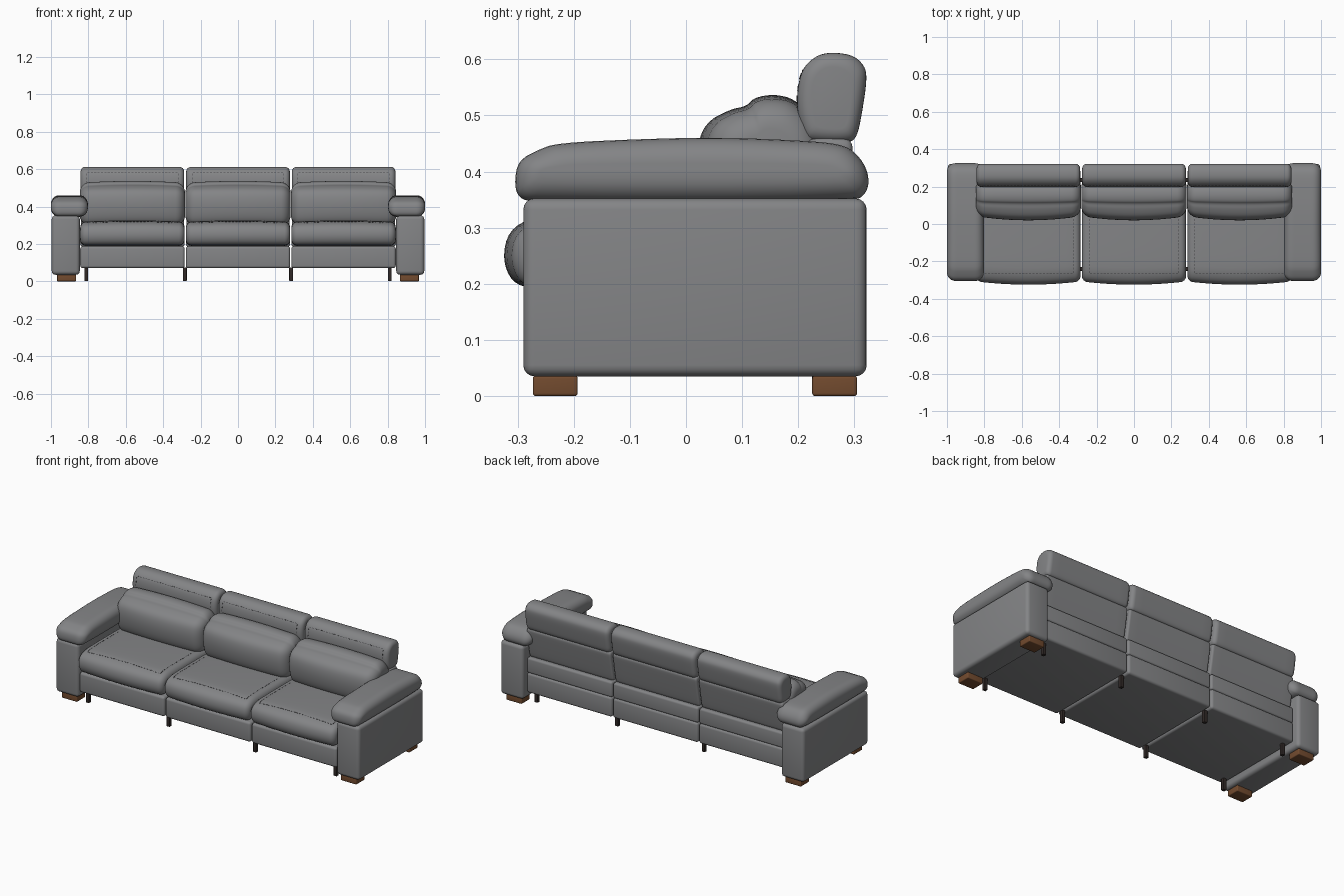
import bpy, bmesh, math
from mathutils import Vector, Matrix
from mathutils.bvhtree import BVHTree

if "Cube" in bpy.data.objects:
    bpy.data.objects.remove(bpy.data.objects["Cube"], do_unlink=True)


def material(name, rgb):
    m = bpy.data.materials.new(name)
    m.use_nodes = True
    m.diffuse_color = (*rgb, 1)
    m.node_tree.nodes["Principled BSDF"].inputs["Base Color"].default_value = (*rgb, 1)
    return m


GREY = material("grey upholstery", (0.23, 0.233, 0.24))
WOOD = material("brown wood", (0.17, 0.07, 0.028))
DARK = material("dark metal", (0.03, 0.022, 0.02))
THREAD = material("dark thread", (0.06, 0.06, 0.065))


def finish(name, bm, mat, smooth=True):
    bmesh.ops.recalc_face_normals(bm, faces=bm.faces)
    mesh = bpy.data.meshes.new(name)
    bm.to_mesh(mesh)
    bm.free()
    mesh.materials.append(mat)
    ob = bpy.data.objects.new(name, mesh)
    bpy.context.collection.objects.link(ob)
    if smooth:
        bpy.ops.object.select_all(action='DESELECT')
        bpy.context.view_layer.objects.active = ob
        ob.select_set(True)
        bpy.ops.object.shade_smooth_by_angle(angle=math.radians(35))
    return ob


def box(name, x, y, z, mat, bevel):
    """Rounded box from (min, max) ranges."""
    bm = bmesh.new()
    bmesh.ops.create_cube(bm, size=1)
    for v in bm.verts:
        v.co = [(a + b) / 2 + c * (b - a) for (a, b), c in zip((x, y, z), v.co)]
    bmesh.ops.bevel(bm, geom=bm.edges[:], offset=bevel, segments=4,
                    profile=0.5, affect='EDGES')
    return finish(name, bm, mat)


def soften(pts, rounds=2):
    """Corner cutting on a closed outline."""
    for _ in range(rounds):
        out = []
        for i, p in enumerate(pts):
            q = pts[(i + 1) % len(pts)]
            for t in (0.25, 0.75):
                out.append((p[0] + (q[0] - p[0]) * t, p[1] + (q[1] - p[1]) * t))
        pts = out
    return pts


def cushion(name, profile, x0, x1, r, front=0.0, crown=0.0):
    """Side outline (y, z) swept along x with rounded ends and a bulging middle."""
    pts = soften(profile)
    ys, zs = [p[0] for p in pts], [p[1] for p in pts]
    yc, zc = (min(ys) + max(ys)) / 2, (min(zs) + max(zs)) / 2
    hy, hz = max(ys) - yc, max(zs) - zc
    mid, half = (x0 + x1) / 2, (x1 - x0) / 2
    ends = [(half - r + r * math.sin(a), r * (1 - math.cos(a)))
            for a in (math.pi / 2 * i / 6 for i in range(7))]
    stations = [(-x, s) for x, s in reversed(ends)]
    stations += [((half - r) * (i / 5 - 1), 0) for i in range(1, 10)]
    stations += ends
    bm = bmesh.new()
    rings = []
    for x, s in stations:
        swell = 1 - (x / half) ** 2
        ring = []
        for y, z in pts:
            wy = max(0, (yc - y) / hy)
            wz = max(0, (z - zc) / hz)
            ring.append(bm.verts.new((mid + x,
                                      yc + (y - yc) * (hy - s) / hy - front * swell * wy,
                                      zc + (z - zc) * (hz - s) / hz + crown * swell * wz)))
        rings.append(ring)
    n = len(pts)
    for a, b in zip(rings, rings[1:]):
        for i in range(n):
            bm.faces.new((a[i], a[(i + 1) % n], b[(i + 1) % n], b[i]))
    bm.faces.new(rings[0])
    bm.faces.new(rings[-1])
    return finish(name, bm, GREY)


def stitches(name, target, path, ray, step=0.018):
    """Short dashes dropped onto a cushion along a path."""
    tree = BVHTree.FromPolygons([v.co for v in target.data.vertices],
                                [p.vertices[:] for p in target.data.polygons])
    bm = bmesh.new()
    for a, b in zip(path, path[1:]):
        a, b = Vector(a), Vector(b)
        count = int((b - a).length / step)
        for i in range(count):
            hit, normal, _, _ = tree.ray_cast(a.lerp(b, (i + 0.5) / count), ray)
            if hit is None:
                continue
            along = (b - a).normalized()
            along = (along - normal * along.dot(normal)).normalized()
            rot = Matrix((along, normal.cross(along), normal)).transposed().to_4x4()
            bmesh.ops.create_cube(bm, size=1, matrix=Matrix.Translation(hit) @ rot
                                  @ Matrix.Diagonal((0.011, 0.003, 0.002, 1)))
    finish(name, bm, THREAD, smooth=False)


ARM_PAD = [(-0.265, 0.345), (-0.30, 0.352), (-0.306, 0.385), (-0.298, 0.42), (-0.265, 0.438),
           (-0.23, 0.451), (-0.08, 0.458), (0.06, 0.461), (0.19, 0.456), (0.275, 0.45),
           (0.305, 0.432), (0.325, 0.40), (0.325, 0.365), (0.30, 0.345)]
SEAT = [(-0.26, 0.19), (-0.295, 0.203), (-0.31, 0.245), (-0.30, 0.29), (-0.26, 0.312),
        (-0.20, 0.318), (0.05, 0.318), (0.18, 0.315), (0.20, 0.29), (0.20, 0.19)]
LUMBAR = [(0.09, 0.30), (0.06, 0.315), (0.045, 0.36), (0.04, 0.43), (0.052, 0.48),
          (0.09, 0.503), (0.115, 0.508), (0.125, 0.522), (0.155, 0.528), (0.195, 0.52),
          (0.235, 0.48), (0.25, 0.40), (0.25, 0.30)]
HEADREST = [(0.225, 0.452), (0.207, 0.462), (0.196, 0.52), (0.203, 0.575), (0.222, 0.60),
            (0.25, 0.613), (0.295, 0.609), (0.318, 0.59), (0.323, 0.565), (0.313, 0.50),
            (0.305, 0.462), (0.29, 0.45)]
BACK = [(0.17, 0.275), (0.262, 0.275), (0.27, 0.285), (0.296, 0.43), (0.297, 0.45),
        (0.285, 0.46), (0.22, 0.46), (0.19, 0.44)]

# Three seat modules
for label, cx in (("right", -0.5645), ("middle", 0), ("left", 0.5645)):
    a, b = cx - 0.279, cx + 0.279
    box(label + "_base", (a, b), (-0.285, 0.29), (0.07, 0.188), GREY, 0.014)
    box(label + "_back_band", (a, b), (0.1, 0.288), (0.186, 0.278), GREY, 0.012)
    cushion(label + "_back_panel", BACK, a + 0.003, b - 0.003, 0.012)
    seat = cushion(label + "_seat_cushion", SEAT, a, b, 0.03, front=0.017, crown=0.008)
    cushion(label + "_lumbar_cushion", LUMBAR, a - 0.002, b + 0.002, 0.05,
            front=0.022, crown=0.01)
    head = cushion(label + "_headrest", HEADREST, a + 0.002, b - 0.002, 0.025)
    stitches(label + "_seat_stitching", seat,
             [(a + 0.04, 0.03, 1), (a + 0.04, -0.265, 1), (b - 0.04, -0.265, 1),
              (b - 0.04, 0.03, 1)], Vector((0, 0, -1)))
    stitches(label + "_headrest_stitching", head,
             [(a + 0.035, -1, 0.48), (a + 0.035, -1, 0.58), (b - 0.035, -1, 0.58),
              (b - 0.035, -1, 0.48)], Vector((0, 1, 0)))

# Arms with padded tops and wooden feet
for label, s in (("right", -1), ("left", 1)):
    def span(p, q):
        return tuple(sorted((s * p, s * q)))
    box(label + "_arm_panel", span(0.846, 0.996), (-0.29, 0.322), (0.035, 0.352), GREY, 0.02)
    cushion(label + "_arm_pad", ARM_PAD, *span(0.803, 1.0), 0.045)
    for end, y in (("front", -0.233), ("back", 0.265)):
        box(f"{label}_{end}_foot", span(0.865, 0.967), (y - 0.04, y + 0.04),
            (0, 0.036), WOOD, 0.005)

# Slim support legs under the modules
for i, x in enumerate((-0.812, -0.284, 0.284, 0.812)):
    for end, y in (("front", -0.24), ("back", 0.235)):
        box(f"{end}_support_leg_{i + 1}", (x - 0.01, x + 0.01), (y - 0.01, y + 0.01),
            (0.002, 0.075), DARK, 0.002)
